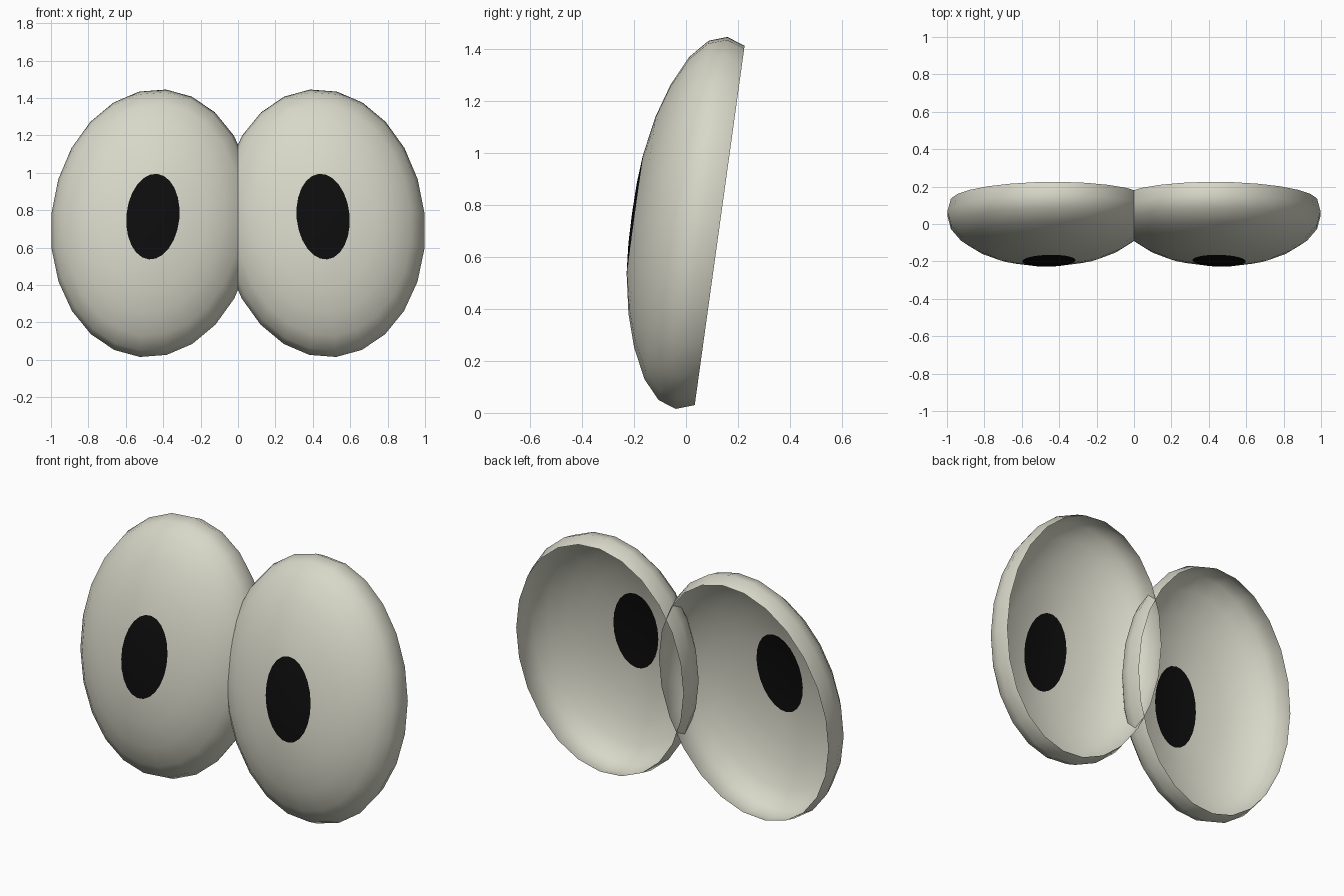
import bpy, bmesh, math
from mathutils import Matrix, Vector

if "Cube" in bpy.data.objects:
    bpy.data.objects.remove(bpy.data.objects["Cube"])


def material(name, rgb):
    m = bpy.data.materials.new(name)
    m.diffuse_color = (*rgb, 1)
    m.use_nodes = True
    m.node_tree.nodes["Principled BSDF"].inputs["Base Color"].default_value = m.diffuse_color
    return m


IVORY = material("ivory", (0.68, 0.68, 0.58))
BLACK = material("black", (0.004, 0.004, 0.004))

SEGMENTS = 24
HALF_W, HALF_H = 0.545, 0.725
TILT, ROLL = math.radians(-7.9), math.radians(-5.5)

# Rings from rim to front: width fraction, height fraction, forward depth
RINGS = [
    (0.966, 0.966, -0.07), (1.0, 1.0, 0.0), (0.966, 0.966, 0.07),
    (0.866, 0.866, 0.135), (0.707, 0.707, 0.191), (0.53, 0.53, 0.231),
    (0.26, 0.32, 0.259),   # pupil outline
    (0.13, 0.16, 0.268),
]
PUPIL_RING = 6


def build_eye(name, side):
    """Open dome with a pupil cap; side is +1 for right, -1 for left."""
    place = (Matrix.Diagonal((side, 1, 1, 1))
             @ Matrix.Translation((0.455, 0.06, 0.73))
             @ Matrix.Rotation(TILT, 4, 'X')
             @ Matrix.Rotation(ROLL, 4, 'Y'))
    bm = bmesh.new()
    loops = []
    for w, h, depth in RINGS:
        loop = []
        for i in range(SEGMENTS):
            a = 2 * math.pi * i / SEGMENTS
            p = Vector((HALF_W * w * math.sin(a), -depth, HALF_H * h * math.cos(a)))
            loop.append(bm.verts.new(place @ p))
        loops.append(loop)
    pole = bm.verts.new(place @ Vector((0, -0.27, 0)))

    for i in range(SEGMENTS):
        j = (i + 1) % SEGMENTS
        for k in range(len(loops) - 1):
            f = bm.faces.new((loops[k][i], loops[k][j], loops[k + 1][j], loops[k + 1][i]))
            f.material_index = int(k >= PUPIL_RING)
        f = bm.faces.new((loops[-1][i], loops[-1][j], pole))
        f.material_index = 1

    # Outward normals: the front cap must face -y
    bm.normal_update()
    if pole.link_faces[0].normal.y > 0:
        bmesh.ops.reverse_faces(bm, faces=bm.faces[:])
    for f in bm.faces:
        f.smooth = True

    mesh = bpy.data.meshes.new(name)
    bm.to_mesh(mesh)
    bm.free()
    mesh.materials.append(IVORY)
    mesh.materials.append(BLACK)
    obj = bpy.data.objects.new(name, mesh)
    bpy.context.collection.objects.link(obj)


build_eye("right_eye", 1)
build_eye("left_eye", -1)
